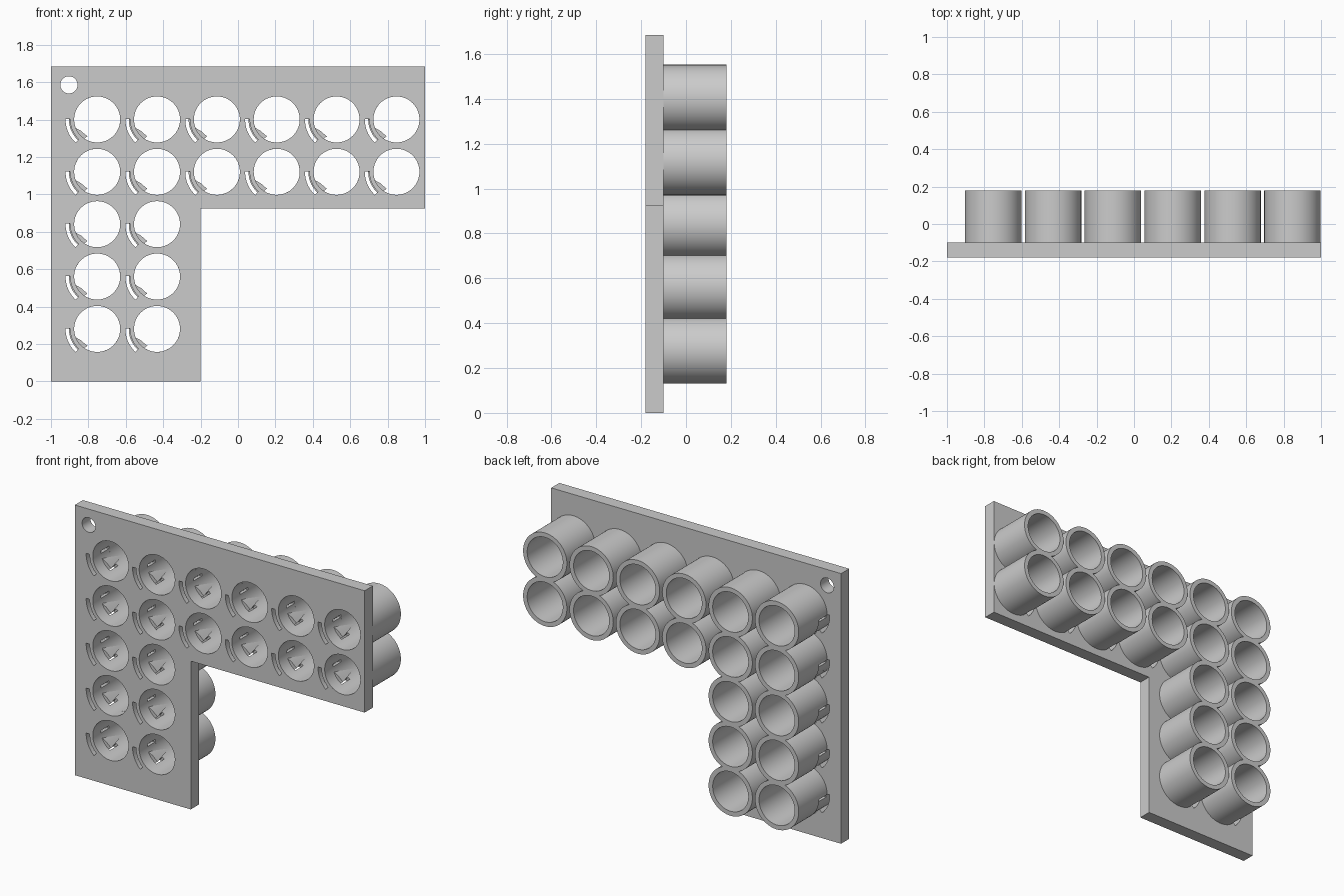
import bpy, bmesh
from math import radians, cos, sin

if "Cube" in bpy.data.objects:
    bpy.data.objects.remove(bpy.data.objects["Cube"], do_unlink=True)

FRONT, BASE, SLIT_TOP, BACK = -0.18, -0.10, -0.02, 0.18
HOLE_R, TUBE_R = 0.123, 0.151

grey = bpy.data.materials.new("plain grey")
grey.use_nodes = True
grey.diffuse_color = (0.6, 0.6, 0.6, 1)
grey.node_tree.nodes["Principled BSDF"].inputs["Base Color"].default_value = (0.6, 0.6, 0.6, 1)


def polar(r, a):
    return r * cos(radians(a)), r * sin(radians(a))


def arc(r, a0, a1, n):
    return [polar(r, a0 + (a1 - a0) * i / n) for i in range(n + 1)]


def prism(bm, outline, y0, y1, at=(0, 0)):
    """Extrude an outline in x and z from y0 to y1."""
    a, b = [[bm.verts.new((x + at[0], y, z + at[1])) for x, z in outline] for y in (y0, y1)]
    bm.faces.new(a)
    bm.faces.new(b[::-1])
    for i in range(len(a)):
        j = (i + 1) % len(a)
        bm.faces.new((a[j], a[i], b[i], b[j]))


def arc_block(bm, r0, r1, a0, a1, y0, y1, at, n):
    """Curved wall between two radii; a full turn closes into a ring."""
    closed = a1 - a0 == 360
    rows = []
    for i in range(n if closed else n + 1):
        t = a0 + (a1 - a0) * i / n
        row = []
        for r, y in ((r0, y0), (r1, y0), (r1, y1), (r0, y1)):
            x, z = polar(r, t)
            row.append(bm.verts.new((x + at[0], y, z + at[1])))
        rows.append(row)
    for i in range(n):
        p, q = rows[i], rows[(i + 1) % len(rows)]
        for k in range(4):
            m = (k + 1) % 4
            bm.faces.new((p[k], p[m], q[m], q[k]))
    if not closed:
        bm.faces.new(rows[0][::-1])
        bm.faces.new(rows[-1])


def finish(name, bm):
    bmesh.ops.recalc_face_normals(bm, faces=bm.faces)
    mesh = bpy.data.meshes.new(name)
    bm.to_mesh(mesh)
    bm.free()
    mesh.materials.append(grey)
    obj = bpy.data.objects.new(name, mesh)
    bpy.context.collection.objects.link(obj)
    return obj


def smooth(obj):
    bpy.ops.object.select_all(action='DESELECT')
    obj.select_set(True)
    bpy.context.view_layer.objects.active = obj
    bpy.ops.object.shade_smooth_by_angle(angle=radians(30))


# Cell centres: two full rows on top, two columns down the leg
cells = [(-0.753 + 0.32 * c, 1.401 - 0.28 * r)
         for r in range(5) for c in range(6 if r < 2 else 2)]

# L-shaped plate
bm = bmesh.new()
prism(bm, [(-1, 0), (-0.2, 0), (-0.2, 0.925), (1, 0.925), (1, 1.685), (-1, 1.685)], FRONT, BASE)
plate = finish("plate", bm)

# Cutter for the round holes, hanging hole and curved relief slots
bm = bmesh.new()
for at in cells:
    prism(bm, arc(HOLE_R, 0, 360, 64)[:-1], FRONT - 0.1, BASE + 0.1, at)
    arc_block(bm, 0.145, 0.169, 179, 227, FRONT - 0.1, BASE + 0.1, at, 12)
prism(bm, arc(0.046, 0, 360, 32)[:-1], FRONT - 0.1, BASE + 0.1, (-0.904, 1.586))
cutter = finish("hole_cutter", bm)
cutter.hide_render = True
cutter.hide_set(True)
cut = plate.modifiers.new("holes", 'BOOLEAN')
cut.operation = 'DIFFERENCE'
cut.solver = 'EXACT'
cut.object = cutter
bpy.context.view_layer.objects.active = plate
bpy.ops.object.modifier_apply(modifier=cut.name)
bpy.data.objects.remove(cutter, do_unlink=True)
smooth(plate)

for number, at in enumerate(cells, 1):
    # Tube: closed ring behind, open at the base to free the spring finger
    bm = bmesh.new()
    arc_block(bm, HOLE_R, TUBE_R, 0, 360, SLIT_TOP, BACK, at, 72)
    arc_block(bm, HOLE_R, TUBE_R, -120, 180, BASE, SLIT_TOP, at, 60)
    smooth(finish(f"tube_{number}", bm))

    # Spring finger with a tapering catch that points into the tube
    bm = bmesh.new()
    arc_block(bm, HOLE_R, 0.145, 187, 233, BASE, SLIT_TOP, at, 10)
    rim = arc(0.126, 200, 236, 6) + [polar(0.104, 240), polar(0.103, 228), polar(0.105, 216)]
    ring = [bm.verts.new((x + at[0], BASE, z + at[1])) for x, z in rim]
    x, z = polar(0.124, 222)
    tip = bm.verts.new((x + at[0], 0.07, z + at[1]))
    bm.faces.new(ring)
    for i in range(len(ring)):
        bm.faces.new((ring[i - 1], ring[i], tip))
    smooth(finish(f"spring_catch_{number}", bm))
